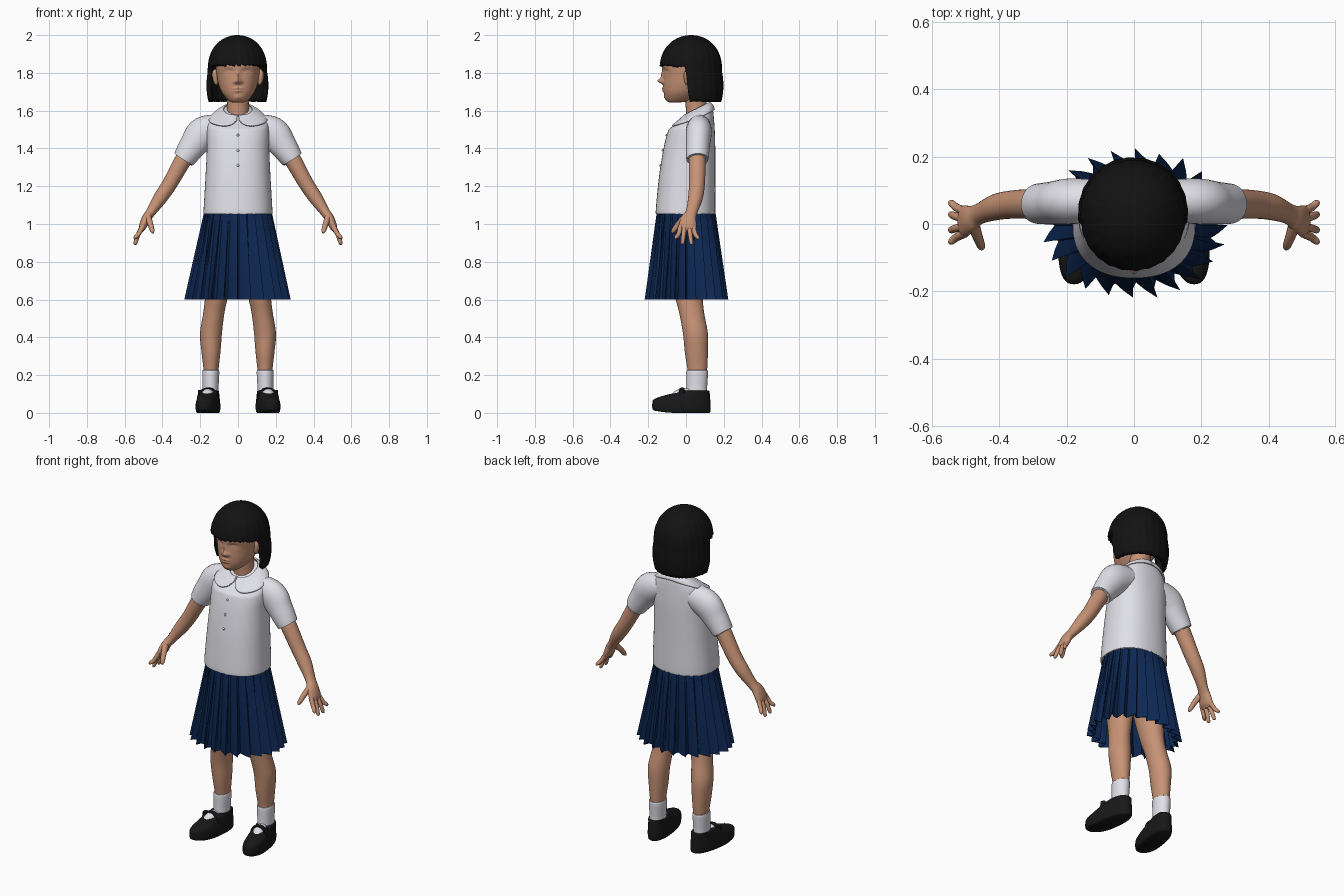
import bpy, bmesh, math, random
from mathutils import Vector

random.seed(4)
if "Cube" in bpy.data.objects:
    bpy.data.objects.remove(bpy.data.objects["Cube"])


def material(name, rgb):
    m = bpy.data.materials.new(name)
    m.use_nodes = True
    m.diffuse_color = (*rgb, 1)
    m.node_tree.nodes["Principled BSDF"].inputs["Base Color"].default_value = (*rgb, 1)
    m.node_tree.nodes["Principled BSDF"].inputs["Roughness"].default_value = 0.8
    return m


SKIN = material("warm skin", (0.57, 0.29, 0.18))
WHITE = material("white cotton", (0.78, 0.78, 0.84))
NAVY = material("navy cloth", (0.004, 0.02, 0.085))
BLACK = material("black hair", (0.006, 0.006, 0.006))
LEATHER = material("black leather", (0.009, 0.009, 0.01))


def spline(keys, s):
    """Catmull-Rom value of the key tuples at index position s."""
    n = len(keys)
    i = max(0, min(int(s), n - 2))
    t = s - i
    a, b, c, d = (Vector(keys[max(0, min(n - 1, i + k))]) for k in (-1, 0, 1, 2))
    return 0.5 * (2 * b + (c - a) * t + (2 * a - 5 * b + 4 * c - d) * t ** 2
                  + (3 * b - a - 3 * c + d) * t ** 3)


def grid_object(name, rows, mat, closed=True, caps=False, mirror=False, thick=0, smooth=True):
    """Skin a list of vertex rows into a surface."""
    bm = bmesh.new()
    vs = [[bm.verts.new(p) for p in row] for row in rows]
    n = len(rows[0])
    for r0, r1 in zip(vs, vs[1:]):
        for j in range(n if closed else n - 1):
            k = (j + 1) % n
            bm.faces.new((r0[j], r0[k], r1[k], r1[j]))
    if caps:
        bm.faces.new(vs[0])
        bm.faces.new(vs[-1])
    bmesh.ops.remove_doubles(bm, verts=bm.verts, dist=1e-5)
    bmesh.ops.recalc_face_normals(bm, faces=bm.faces)
    me = bpy.data.meshes.new(name)
    bm.to_mesh(me)
    bm.free()
    me.materials.append(mat)
    ob = bpy.data.objects.new(name, me)
    bpy.context.collection.objects.link(ob)
    if smooth:
        bpy.ops.object.select_all(action="DESELECT")
        ob.select_set(True)
        bpy.context.view_layer.objects.active = ob
        bpy.ops.object.shade_smooth_by_angle(angle=math.radians(50))
    if thick:
        mod = ob.modifiers.new("thickness", "SOLIDIFY")
        mod.thickness = thick
        mod.offset = -1
    if mirror:
        ob.modifiers.new("other side", "MIRROR")
    return ob


def bent(v, power):
    return math.copysign(abs(v) ** (2 / power), v)


def ring_point(key, phi, power=2.0):
    """Point of a level ring; phi runs from the front."""
    x, y, z, rx, ry = key
    return Vector((x + rx * bent(math.sin(phi), power), y - ry * bent(math.cos(phi), power), z))


def level_loft(name, keys, mat, seg=40, steps=6, power=2.0, deform=None, mirror=False):
    rows = []
    for i in range((len(keys) - 1) * steps + 1):
        key = spline(keys, i / steps)
        row = [ring_point(key, 2 * math.pi * j / seg, power) for j in range(seg)]
        rows.append([deform(p) for p in row] if deform else row)
    return grid_object(name, rows, mat, caps=True, mirror=mirror)


def tube(name, keys, mat, seg=20, steps=5, mirror=True):
    """Loft along a path of (x, y, z, radius across, radius along y)."""
    rows, last = [], len(keys) - 1
    for i in range(last * steps + 1):
        s = i / steps
        k = spline(keys, s)
        tan = (spline(keys, min(s + 0.05, last)) - spline(keys, max(s - 0.05, 0)))
        tan = Vector(tan[:3]).normalized()
        across = tan.cross(Vector((0, 1, 0))).normalized()
        side = across.cross(tan)
        rows.append([Vector(k[:3]) + across * k[3] * math.cos(a) + side * k[4] * math.sin(a)
                     for a in (2 * math.pi * j / seg for j in range(seg))])
    return grid_object(name, rows, mat, caps=True, mirror=mirror)


# Head: smooth loft with soft facial bumps (x, z, width, height, depth)
BUMPS = [(0, 1.757, .014, .014, -.028), (0, 1.785, .011, .025, -.011),
         (.018, 1.752, .009, .009, -.009), (.045, 1.807, .024, .014, .012),
         (.046, 1.803, .014, .008, -.007), (0, 1.718, .022, .006, -.008),
         (0, 1.704, .018, .006, -.008), (0, 1.67, .02, .012, -.006)]


def face(p):
    if p.y < 0:
        for x, z, w, h, d in BUMPS:
            p.y += d * math.exp(-((abs(p.x) - x) / w) ** 2 - ((p.z - z) / h) ** 2)
    return p


level_loft("head", [(0, -.065, 1.642, .025, .02), (0, -.037, 1.655, .052, .067),
                    (0, -.018, 1.69, .082, .098), (0, .005, 1.73, .1, .125),
                    (0, .02, 1.78, .111, .14), (0, .022, 1.85, .118, .148),
                    (0, .022, 1.92, .1, .127), (0, .025, 1.97, .055, .065),
                    (0, .025, 1.98, .02, .02)], SKIN, seg=96, steps=12, power=2.15, deform=face)
level_loft("neck", [(0, .06, 1.5, .065, .06), (0, .055, 1.6, .057, .055),
                    (0, .045, 1.74, .06, .06)], SKIN)
level_loft("ears", [(.114, .008, 1.735, .004, .006), (.117, .008, 1.75, .012, .015),
                    (.122, .012, 1.785, .015, .024), (.122, .014, 1.81, .013, .02),
                    (.118, .012, 1.82, .004, .007)], SKIN, seg=20, mirror=True)

# Bobbed hair: dome whose lower edge rises into a ragged fringe at the front
COLS, ROWS = 144, 28
drop = []
for j in range(COLS):
    c = math.cos(2 * math.pi * j / COLS)
    step = max(0, min(1, (c - 0.06) / 0.1))
    fringe = 1.83 + 0.01 * max(0, c) + random.uniform(-.007, .007)
    drop.append(1.645 + random.uniform(0, .004) + step * (fringe - 1.645))
hair = []
for i in range(ROWS + 1):
    row = []
    for j in range(COLS):
        phi = 2 * math.pi * j / COLS
        z = drop[j] + (2 - drop[j]) * math.cos(i / ROWS * math.pi / 2)
        if z > 1.8:
            s = math.sqrt(max(0, 1 - (min(1, (z - 1.8) / 0.2)) ** 2.5))
        else:
            k = (1.8 - z) / 0.155
            s = 1 + 0.22 * k * (0.85 - k)
        s *= 1 + 0.006 * math.sin(phi * 24)
        depth = 0.168 if math.cos(phi) > 0 else 0.163
        row.append(ring_point((-.003, .028, z, .157 * s, depth * s), phi, 2.1))
    hair.append(row)
grid_object("hair", hair, BLACK, thick=0.025)

# Blouse body, with the neckline tipped down at the front
BODY = [(0, -.002, 1.055, .18, .155), (0, -.002, 1.075, .182, .158), (0, .006, 1.25, .172, .149),
        (0, .018, 1.40, .165, .137), (0, .027, 1.48, .166, .126), (0, .036, 1.54, .158, .112),
        (0, .05, 1.58, .12, .09), (0, .056, 1.608, .068, .06)]


def tip(p):
    w = max(0, min(1, (p.z - 1.5) / 0.105))
    p.z += (p.y - 0.06) * 0.5 * w
    return p


level_loft("blouse", BODY, WHITE, seg=56, power=2.3, deform=tip)
tube("sleeves", [(.08, .07, 1.515, .065, .06), (.18, .068, 1.485, .085, .068),
                 (.235, .063, 1.42, .074, .064), (.283, .06, 1.35, .06, .06),
                 (.287, .06, 1.344, .055, .055)], WHITE, seg=32)

# Rounded flat collar lying on the blouse
collar = []
for i in range(41):
    phi = 0.03 + (math.pi - 0.03) * i / 40
    lobe = math.sqrt(1 - (1 - min(1, phi / 0.5)) ** 2) * (1 - 0.12 * phi)
    row = []
    for k in range(9):
        s = len(BODY) - 1 - (0.05 + 1.95 * lobe) * k / 8
        key = spline(BODY, s)
        key[3] += 0.009
        key[4] += 0.009
        p = tip(ring_point(key, phi, 2.3))
        p.z += 0.006
        row.append(p)
    collar.append(row)
grid_object("collar", collar, WHITE, closed=False, thick=0.008, mirror=True)

# Blouse buttons
for z, y in ((1.47, -.101), (1.39, -.122), (1.31, -.134)):
    bpy.ops.mesh.primitive_uv_sphere_add(segments=12, ring_count=8, radius=0.007, location=(0, y, z))
    bpy.context.object.name = "button"
    bpy.context.object.data.materials.append(WHITE)

# Pleated skirt: sawtooth folds that open towards the hem
PLEATS = 24
folds = ((0, -1), (0.4, -.1), (0.85, 1), (0.82, -.2))
skirt = []
flare = [random.uniform(0.7, 1.3) for _ in range(PLEATS)]
for i in range(9):
    t = i / 8
    row = []
    for n in range(PLEATS):
        for frac, out in folds:
            turn = (n + 0.5 + frac - 0.4) / PLEATS
            depth = out * (0.003 + 0.019 * t) * flare[n]
            row.append(ring_point((0, 0, 1.08 - 0.48 * t, .172 + .085 * t + depth,
                                   .15 + .05 * t + depth), 2 * math.pi * turn))
    skirt.append(row)
grid_object("pleated_skirt", skirt, NAVY, thick=0.004, smooth=False)

# Arms and hands
tube("arms", [(.22, .063, 1.44, .045, .045), (.285, .06, 1.348, .045, .045),
              (.36, .058, 1.215, .04, .042), (.41, .05, 1.14, .037, .039),
              (.46, .03, 1.065, .026, .031), (.485, .015, 1.03, .024, .04),
              (.505, .008, .985, .02, .047), (.513, .006, .962, .01, .038)], SKIN, seg=28)
for name, y0, y1, z1 in (("index_fingers", -.028, -.052, .92), ("middle_fingers", -.007, -.018, .892),
                         ("ring_fingers", .016, .028, .89), ("little_fingers", .037, .062, .918)):
    tube(name, [(.503, y0, .99, .014, .013), (.528, (y0 + y1) / 2, .945, .012, .012),
                (.543, y1, z1 + .01, .01, .01), (.546, y1, z1, .004, .004)], SKIN, seg=12)
tube("thumbs", [(.478, .0, 1.04, .018, .02), (.464, -.04, 1.0, .015, .015),
                (.454, -.066, .965, .012, .012), (.45, -.074, .952, .004, .004)], SKIN, seg=12)

# Legs and socks
level_loft("legs", [(.145, .06, .15, .038, .045), (.143, .06, .23, .04, .052),
                    (.143, .055, .32, .05, .061), (.143, .05, .42, .058, .066),
                    (.128, .03, .53, .056, .066), (.114, .015, .62, .061, .074),
                    (.1, .0, .8, .078, .092), (.09, .0, 1.06, .08, .1)],
           SKIN, seg=32, mirror=True)
level_loft("socks", [(.146, .055, .05, .044, .06), (.145, .057, .13, .042, .055),
                     (.144, .06, .215, .045, .057), (.144, .06, .226, .04, .052)],
           WHITE, seg=32, mirror=True)


# Shoes: toes lifted and turned outwards
def shoe_shape(p):
    if p.y < -.05:
        p.z += 0.015 * ((p.y + .05) / .13) ** 2
    p.x += 0.148 - 0.13 * (p.y - .06)
    return p


level_loft("shoes", [(0, -.024, .0, .052, .148), (0, -.024, .006, .058, .153),
                     (0, -.024, .03, .061, .155), (0, -.02, .06, .059, .149),
                     (0, .008, .09, .053, .119), (0, .05, .115, .047, .073),
                     (0, .055, .118, .04, .06)],
           LEATHER, seg=48, power=2.3, deform=shoe_shape, mirror=True)
level_loft("sock_insteps", [(0, -.02, .05, .02, .03), (0, -.02, .08, .036, .062),
                            (0, -.015, .105, .034, .055), (0, -.005, .125, .022, .035),
                            (0, .0, .13, .008, .01)],
           WHITE, seg=24, deform=shoe_shape, mirror=True)
strap = []
for i in range(17):
    a = math.pi * i / 16
    strap.append([shoe_shape(Vector((-.056 * math.cos(a) * r, -.022 + dy,
                                     .068 + .064 * math.sin(a) ** 0.8 * r)))
                  for r, dy in ((1, -.013), (1.04, 0), (1, .013), (.85, .013), (.85, -.013))])
grid_object("shoe_straps", strap, LEATHER, caps=True, mirror=True)
level_loft("strap_buckles", [(.042, -.022, .1, .012, .016), (.042, -.022, .122, .012, .016)],
           LEATHER, seg=8, steps=1, deform=shoe_shape, mirror=True)
